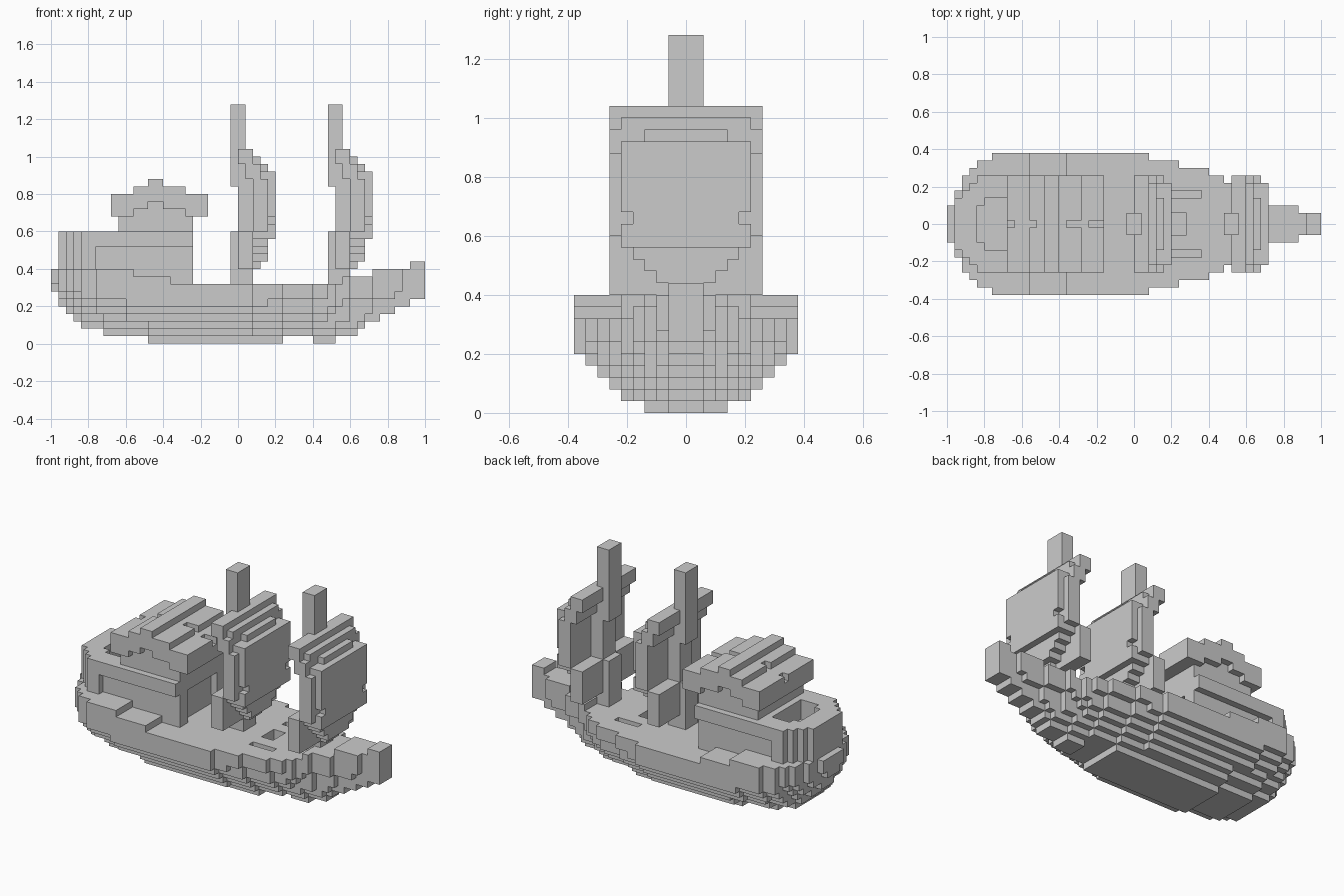
import bpy, bmesh
from mathutils import Vector

U = 0.04  # block size; y cells are centred on 0, so |j| <= n is 2n+1 blocks wide

if "Cube" in bpy.data.objects:
    bpy.data.objects.remove(bpy.data.objects["Cube"])

grey = bpy.data.materials.new("plain grey")
grey.use_nodes = True
grey.diffuse_color = (0.6, 0.6, 0.6, 1)
bsdf = next(n for n in grey.node_tree.nodes if n.type == 'BSDF_PRINCIPLED')
bsdf.inputs["Base Color"].default_value = (0.6, 0.6, 0.6, 1)
bsdf.inputs["Roughness"].default_value = 0.8


def block(x0, x1, n, z0, z1, inner=0):
    """Cells from x0 to x1 and z0 to z1, with inner <= |j| <= n."""
    return {(i, j, k) for i in range(x0, x1) for j in range(-n, n + 1)
            for k in range(z0, z1) if abs(j) >= inner}


def build(name, cells):
    """Make the outer skin of a set of block cells."""
    bm = bmesh.new()
    verts = {}

    def corner(p):
        key = tuple(round(2 * c) for c in p)
        if key not in verts:
            verts[key] = bm.verts.new(p * U)
        return verts[key]

    for cell in cells:
        centre = Vector((cell[0] + 0.5, cell[1], cell[2] + 0.5))
        for axis in range(3):
            for sign in (-1, 1):
                side = list(cell)
                side[axis] += sign
                if tuple(side) in cells:
                    continue
                normal, a, b = Vector(), Vector(), Vector()
                normal[axis] = sign / 2
                a[(axis + 1) % 3] = 0.5
                b[(axis + 2) % 3] = sign / 2
                c = centre + normal
                bm.faces.new([corner(c + d) for d in (-a - b, a - b, a + b, b - a)])
    mesh = bpy.data.meshes.new(name)
    bm.to_mesh(mesh)
    bm.free()
    mesh.materials.append(grey)
    obj = bpy.data.objects.new(name, mesh)
    bpy.context.collection.objects.link(obj)
    return obj


# Hull tables by station, each entry (end x, value)
PLAN = [(-24, 2), (-23, 4), (-22, 6), (-21, 7), (-19, 8), (2, 9), (6, 8),
        (10, 7), (12, 6), (13, 5), (15, 4), (18, 3), (22, 2), (25, 1)]
KEEL = [(-24, 7), (-23, 5), (-22, 4), (-21, 3), (-18, 2), (-12, 1), (6, 0),
        (16, 1), (17, 2), (19, 3), (21, 4), (23, 5), (25, 6)]
WALE = [(-21, 7), (-15, 6), (4, 5), (14, 6), (25, 7)]
DECK = [(-14, 10), (-9, 9), (14, 8), (18, 9), (23, 10), (25, 11)]


def at(table, x):
    return next(value for end, value in table if x < end)


# Hull: sections flare from the keel to the wale, then rise straight to the deck
hull = block(10, 13, 1, 0, 1)
for i in range(-25, 25):
    keel, wale = at(KEEL, i), at(WALE, i)
    for k in range(keel, at(DECK, i)):
        t = min(1, (k - keel) / max(1, wale - keel))
        n = max(1, round(at(PLAN, i) * (0.36 + 0.64 * t ** 0.75)))
        hull |= block(i, i + 1, n, k, k + 1)

# Sunken slots and open hatch in the main deck
hull -= block(5, 9, 4, 7, 8, 4) | block(5, 7, 1, 6, 8)
build("hull", hull)

# Stern cabin with rounded back, side panels, doorway and open well
cabin = set()
for i in range(-24, -6):
    cabin |= block(i, i + 1, min(6, i + 27), 8, 15)
cabin -= block(-19, -6, 6, 8, 13, 6)
cabin -= block(-20, -17, 3, 12, 15) | block(-21, -20, 2, 12, 15)
cabin -= block(-7, -6, 3, 8, 13)
cabin |= block(-16, -6, 5, 15, 17)
build("stern_cabin", cabin)

# Stepped cabin roof, gable fill and ridge slots
roof = block(-17, -4, 6, 17, 20) | block(-14, -7, 6, 20, 21) | block(-12, -10, 6, 21, 22)
roof -= block(-14, -7, 6, 17, 18, 6) | block(-12, -10, 6, 18, 19, 6)
roof -= block(-17, -16, 0, 19, 20) | block(-14, -13, 0, 20, 21)
roof -= block(-9, -7, 0, 20, 21) | block(-6, -4, 0, 19, 20)
build("cabin_roof", roof)

# Sail slabs: (x0, x1, half width, z0, z1)
SAIL = [(0, 2, 6, 24, 26), (2, 3, 5, 24, 25), (1, 3, 6, 22, 24), (3, 4, 3, 23, 24),
        (3, 4, 5, 22, 23), (2, 4, 6, 15, 22), (4, 5, 5, 14, 23), (1, 4, 5, 14, 15),
        (0, 2, 6, 10, 15), (2, 4, 4, 13, 14), (2, 4, 3, 12, 13),
        (2, 4, 2, 11, 12), (2, 3, 1, 10, 11)]

# Two matching masts, each carrying a billowed sail
for label, shift in (("main", 0), ("fore", 13)):
    mast = block(-1, 1, 1, 21, 32) | block(0, 2, 1, 15, 24) | block(-1, 2, 1, 8, 15)
    sail = set()
    for slab in SAIL:
        sail |= block(*slab)
    # small bites in the sail edges
    sail -= block(4, 5, 5, 16, 17, 5)
    for part, cells in (("mast", mast), ("sail", sail - mast)):
        obj = build(f"{label}_{part}", cells)
        obj.location.x = shift * U
